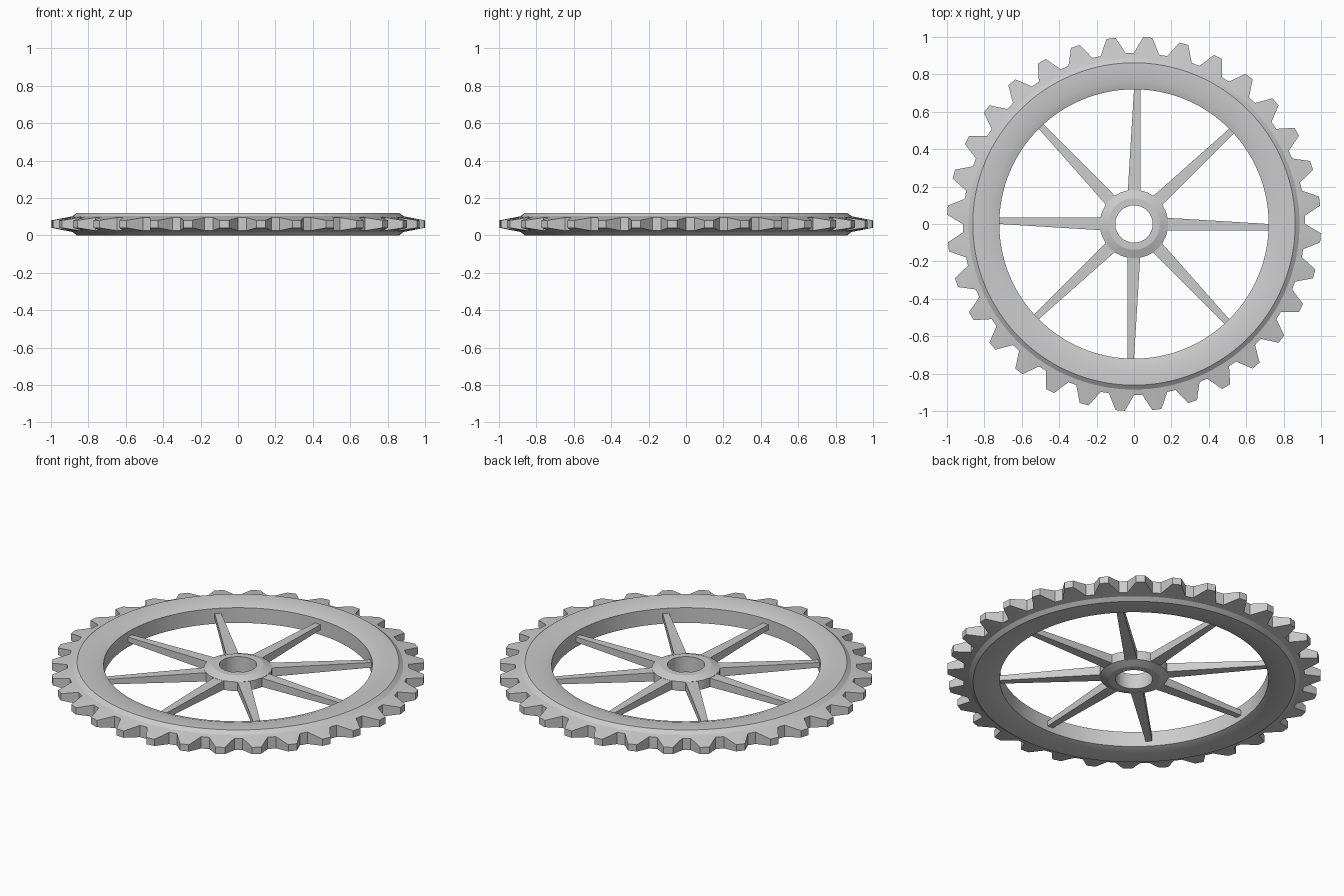
import bpy, bmesh
from math import cos, sin, pi, radians

if "Cube" in bpy.data.objects:
    bpy.data.objects.remove(bpy.data.objects["Cube"])

MID = 0.06          # height of the wheel's middle plane
TEETH = 32


def finish(name, bm, angle):
    bmesh.ops.recalc_face_normals(bm, faces=bm.faces)
    me = bpy.data.meshes.new(name)
    bm.to_mesh(me)
    bm.free()
    ob = bpy.data.objects.new(name, me)
    bpy.context.collection.objects.link(ob)
    bpy.ops.object.select_all(action='DESELECT')
    ob.select_set(True)
    bpy.context.view_layer.objects.active = ob
    if angle:
        bpy.ops.object.shade_smooth_by_angle(angle=radians(angle))
    return ob


def lathe(name, half_profile, segments, angle=20):
    """Revolve a closed profile, mirrored about the middle plane.
    half_profile(i) gives (radius, half height) points from inside to outside."""
    bm = bmesh.new()
    rings = []
    for i in range(segments):
        a = 2 * pi * i / segments
        pts = half_profile(i)
        loop = [(r, h) for r, h in pts] + [(r, -h) for r, h in reversed(pts)]
        rings.append([bm.verts.new((r * cos(a), r * sin(a), MID + h)) for r, h in loop])
    n = len(rings[0])
    for i in range(segments):
        p, q = rings[i], rings[(i + 1) % segments]
        for j in range(n):
            k = (j + 1) % n
            bm.faces.new((p[j], q[j], q[k], p[k]))
    return finish(name, bm, angle)


# Toothed rim: four steps per tooth, two of them at the tip
def rim_profile(i):
    outer = (1.0, 0.02) if i % 4 in (2, 3) else (0.915, 0.035)
    return [(0.72, 0.045), (0.765, 0.06), (0.862, 0.06), (0.885, 0.042), outer]


lathe("toothed_rim", rim_profile, TEETH * 4)

# Hub with a bevelled edge and an axle hole
lathe("hub", lambda i: [(0.10, 0.045), (0.138, 0.045), (0.183, 0.027)], 32)

# Tapered spokes, slightly offset to one side at the rim
bm = bmesh.new()
for s in range(8):
    a = s * pi / 4

    def section(r, y0, y1, h):
        return [bm.verts.new((r * cos(a) - y * sin(a), r * sin(a) + y * cos(a), MID + z))
                for y, z in ((y0, -h), (y1, -h), (y1, h), (y0, h))]

    inner = section(0.177, -0.034, 0.033, 0.026)
    outer = section(0.721, -0.035, 0.0, 0.015)
    bm.faces.new(inner)
    bm.faces.new(outer)
    for j in range(4):
        k = (j + 1) % 4
        bm.faces.new((inner[j], inner[k], outer[k], outer[j]))
finish("spokes", bm, 0)
